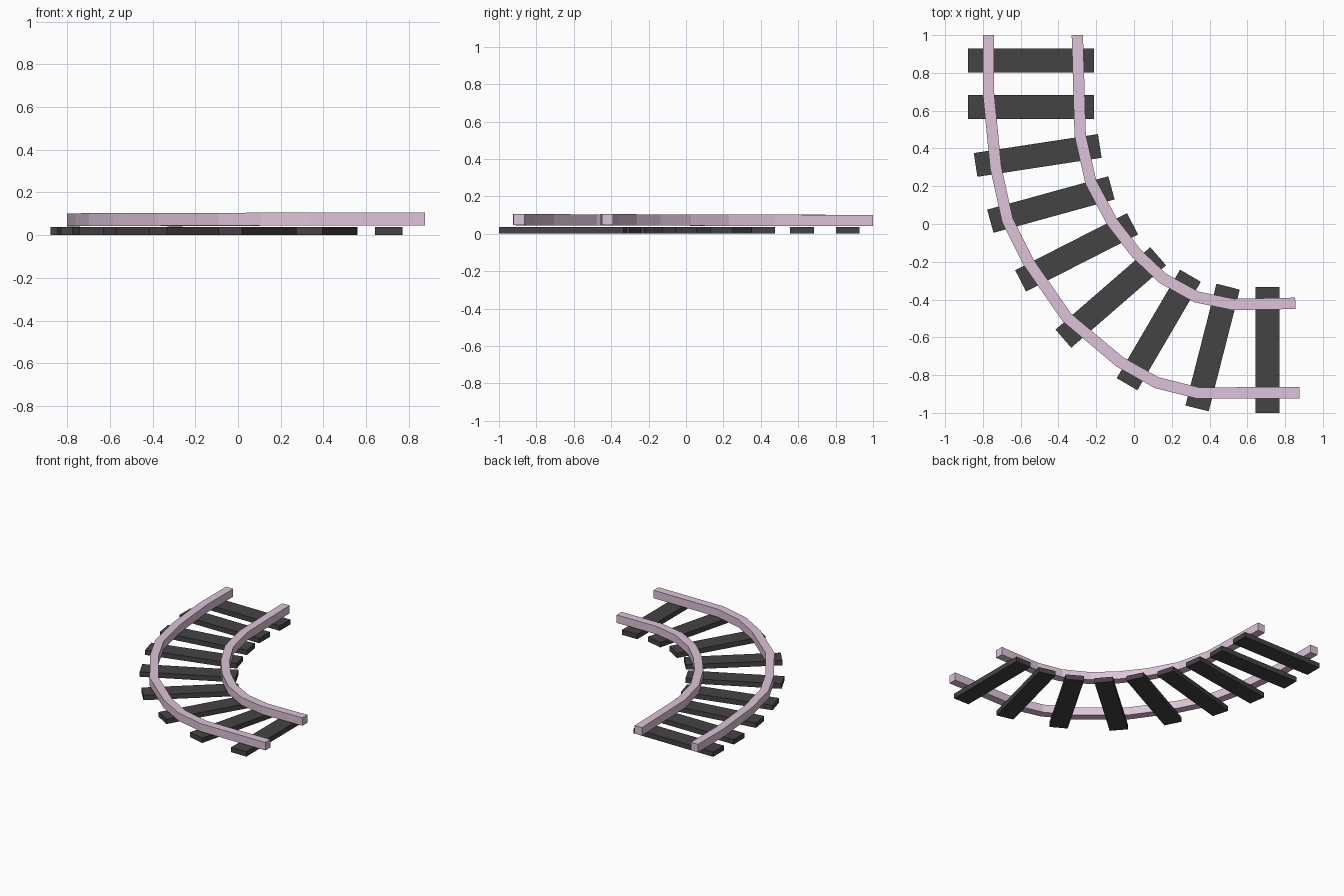
import bpy, bmesh, math
from mathutils import Vector, Matrix

if "Cube" in bpy.data.objects:
    bpy.data.objects.remove(bpy.data.objects["Cube"])


def material(name, rgb):
    m = bpy.data.materials.new(name)
    m.diffuse_color = (*rgb, 1)
    m.use_nodes = True
    m.node_tree.nodes["Principled BSDF"].inputs["Base Color"].default_value = m.diffuse_color
    return m


RAIL = material("pale_pink_rail", (0.72, 0.55, 0.68))
WOOD = material("dark_sleeper", (0.06, 0.056, 0.056))


def finish(bm, name, mat):
    bmesh.ops.recalc_face_normals(bm, faces=bm.faces[:])
    me = bpy.data.meshes.new(name)
    bm.to_mesh(me)
    bm.free()
    me.materials.append(mat)
    ob = bpy.data.objects.new(name, me)
    bpy.context.collection.objects.link(ob)
    return ob


def rail(name, path, width=0.06, height=0.06):
    """Sweep a square section along a flat path with mitred corners."""
    pts = [Vector(p) for p in path]
    bm = bmesh.new()
    rings = []
    for i, p in enumerate(pts):
        a = (p - pts[i - 1]).normalized() if i else (pts[1] - p).normalized()
        b = (pts[i + 1] - p).normalized() if i < len(pts) - 1 else a
        t = (a + b).normalized()
        side = Vector((-t.y, t.x)) * (width / 2 / t.dot(a))
        z = 0.071 + 0.005 * i / (len(pts) - 1)  # slight rise along the track
        rings.append([bm.verts.new((p.x + s * side.x, p.y + s * side.y, z + h * height / 2))
                      for s, h in ((-1, -1), (1, -1), (1, 1), (-1, 1))])
    for r, q in zip(rings, rings[1:]):
        for k in range(4):
            n = (k + 1) % 4
            bm.faces.new((r[k], r[n], q[n], q[k]))
    bm.faces.new(rings[0])
    bm.faces.new(rings[-1])
    return finish(bm, name, mat=RAIL)


def sleeper(name, x, y, angle):
    bm = bmesh.new()
    m = (Matrix.Translation((x, y, 0.0185))
         @ Matrix.Rotation(math.radians(angle), 4, 'Z')
         @ Matrix.Diagonal((0.665, 0.127, 0.037, 1)))
    bmesh.ops.create_cube(bm, size=1, matrix=m)
    return finish(bm, name, WOOD)


# Two curved rails
rail("outer_rail", [(-0.77, 1), (-0.77, 0.69), (-0.732, 0.30), (-0.67, 0.02), (-0.56, -0.20),
                    (-0.355, -0.495), (-0.075, -0.73), (0.12, -0.84), (0.34, -0.895), (0.875, -0.893)])
rail("inner_rail", [(-0.3, 1), (-0.285, 0.47), (-0.228, 0.22), (-0.115, 0.01), (0.013, -0.156),
                    (0.153, -0.288), (0.33, -0.386), (0.525, -0.426), (0.854, -0.42)])

# Sleepers fanned around the bend: x, y, angle
ties = [(-0.545, 0.865, 0), (-0.545, 0.62, 0), (-0.51, 0.363, 8.7), (-0.44, 0.103, 15.4),
        (-0.304, -0.15, 27), (-0.123, -0.389, 41), (0.131, -0.561, 59.7),
        (0.416, -0.654, 75.7), (0.706, -0.667, 90)]
for i, t in enumerate(ties, 1):
    sleeper(f"sleeper_{i}", *t)
